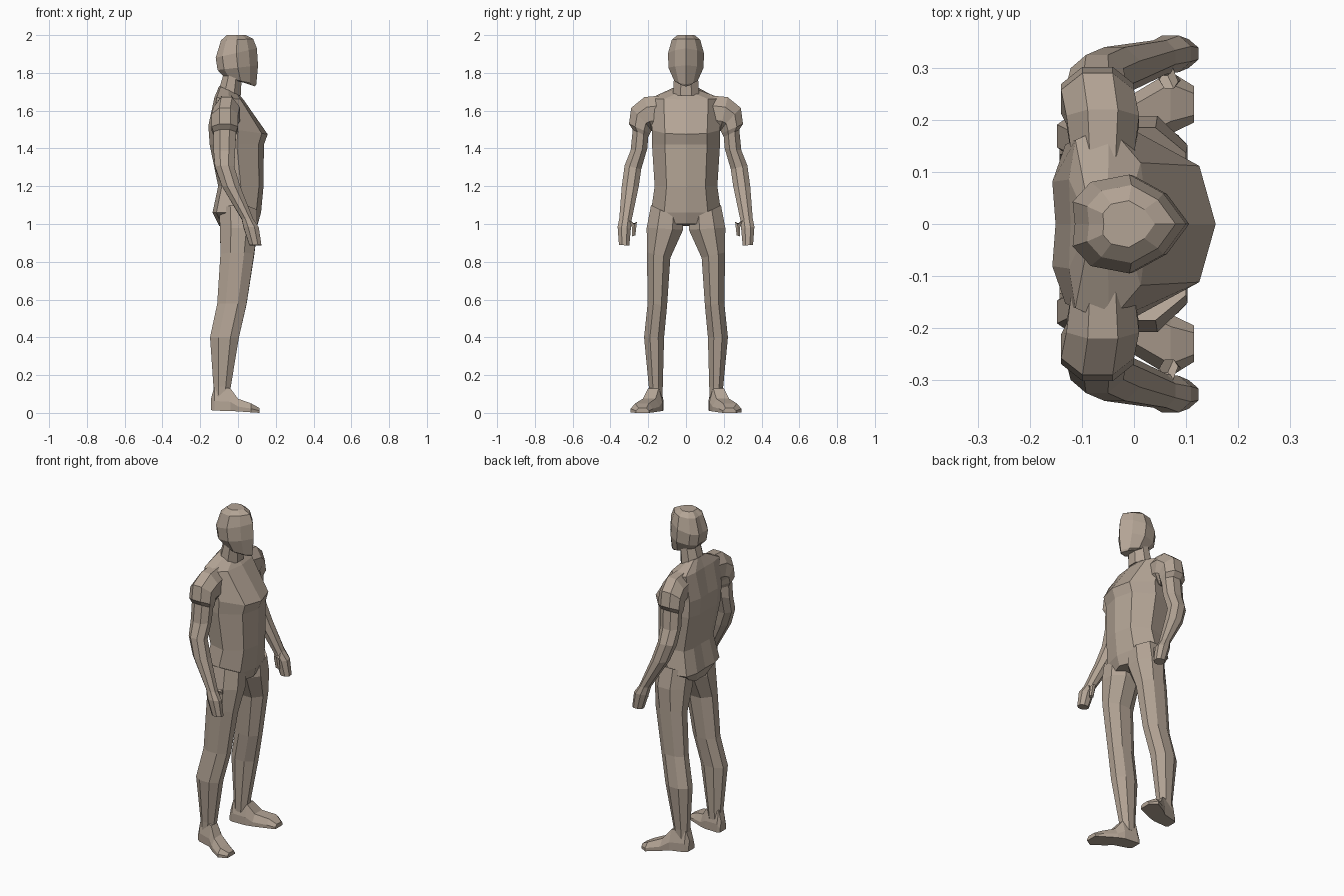
import bpy, bmesh, math

skin = bpy.data.materials.new("skin")
skin.diffuse_color = (0.45, 0.37, 0.30, 1)


def loft(name, rings, mirror=False):
    """Skin a list of equal-length point rings into a capped, flat-shaded mesh."""
    bm = bmesh.new()
    vs = [[bm.verts.new(p) for p in r] for r in rings]
    n = len(vs[0])
    for a, b in zip(vs, vs[1:]):
        for i in range(n):
            j = (i + 1) % n
            bm.faces.new((a[i], a[j], b[j], b[i]))
    bm.faces.new(vs[0][::-1])
    bm.faces.new(vs[-1])
    bmesh.ops.recalc_face_normals(bm, faces=bm.faces)
    me = bpy.data.meshes.new(name)
    bm.to_mesh(me)
    bm.free()
    me.materials.append(skin)
    ob = bpy.data.objects.new(name, me)
    bpy.context.collection.objects.link(ob)
    if mirror:
        m = ob.modifiers.new("mirror", "MIRROR")
        m.use_axis = (False, True, False)
    return ob


def limb_ring(n, x0, x1, y0, y1, z0, z1):
    """Polygon fitted to x0..x1, sloping from inner (y0,z0) to outer (y1,z1)."""
    out = []
    off = math.pi / n if n == 8 else 0
    pts = [(math.cos(2 * math.pi * k / n + off), math.sin(2 * math.pi * k / n + off)) for k in range(n)]
    mu = max(p[0] for p in pts)
    mv = max(p[1] for p in pts)
    for u, v in pts:
        s, t = (u / mu + 1) / 2, (v / mv + 1) / 2
        out.append((x0 + s * (x1 - x0), y0 + t * (y1 - y0), z0 + t * (z1 - z0)))
    return out


def body_ring(xb, xf, w, zb, zf, d=0.1, mid=0.5):
    """Symmetric section from back xb to front xf, half width w, tilted zb to zf."""
    L = xf - xb
    half = [(1, 0), (1 - d, .62), (mid, 1), (d * .8, .85), (0, .45)]
    pts = half + [(0.02, 0)] + [(s, -y) for s, y in half[:0:-1]]
    return [(xb + s * L, y * w, zb + s * (zf - zb)) for s, y in pts]


# Torso
loft("torso", [body_ring(*r) for r in [
    (-.10, .00, .065, 1.73, 1.69),
    (-.125, .028, .19, 1.67, 1.66),
    (-.157, .157, .18, 1.52, 1.475),
    (-.15, .137, .18, 1.42, 1.42),
    (-.105, .135, .166, 1.20, 1.20),
    (-.135, .122, .186, 1.06, 1.06),
    (-.10, .105, .09, .99, 1.00)]])

# Neck
loft("neck", [limb_ring(8, *r) for r in [
    (-.11, .015, -.07, .07, 1.68, 1.68),
    (-.075, .02, -.062, .062, 1.80, 1.80)]])

# Head
loft("head", [body_ring(*r, d=.2) for r in [
    (-.06, .04, .045, 2.0, 2.0),
    (-.09, .08, .075, 1.972, 1.98),
    (-.118, .10, .095, 1.88, 1.93),
    (-.108, .106, .093, 1.815, 1.84),
    (-.07, .097, .062, 1.775, 1.74),
    (-.02, .09, .04, 1.765, 1.728)]])

# Arm with shoulder and hand
loft("arm", [limb_ring(8, *r) for r in [
    (-.12, .00, .13, .13, 1.50, 1.68),
    (-.13, .01, .18, .22, 1.49, 1.672),
    (-.14, .00, .18, .29, 1.50, 1.615),
    (-.14, .00, .19, .302, 1.48, 1.53),
    (-.13, -.01, .20, .282, 1.46, 1.50),
    (-.13, -.015, .205, .293, 1.40, 1.39),
    (-.122, -.02, .237, .325, 1.29, 1.31),
    (-.085, .012, .25, .34, 1.20, 1.20),
    (.02, .08, .288, .353, 1.02, 1.03),
    (.03, .11, .292, .362, .975, .985),
    (.06, .124, .30, .355, .885, .89)]], mirror=True)

# Thumb
loft("thumb", [limb_ring(6, *r) for r in [
    (.035, .075, .285, .315, 1.00, 1.04),
    (.05, .085, .26, .287, 1.012, .985),
    (.06, .09, .268, .285, .94, .935)]], mirror=True)

# Leg
loft("leg", [limb_ring(8, *r) for r in [
    (-.10, .10, .02, .185, 1.02, 1.10),
    (-.095, .103, .015, .208, .97, .98),
    (-.093, .085, .083, .207, .82, .85),
    (-.11, .045, .10, .203, .57, .58),
    (-.148, .005, .116, .222, .40, .40),
    (-.13, -.038, .123, .197, .14, .14),
    (-.13, -.045, .125, .195, .08, .08)]], mirror=True)

# Foot, turned slightly outward
loft("foot", [[(x, y - w, z), (x, y + w, z), (x, y + w, .45 * h), (x, y + .6 * w, h),
               (x, y - .6 * w, h), (x, y - w, .45 * h)]
              for x, y, w, h, z in [
                  (-.143, .152, .030, .075, .015),
                  (-.125, .157, .038, .14, .012),
                  (-.04, .172, .047, .13, .01),
                  (.00, .195, .056, .075, .008),
                  (.07, .233, .060, .05, .003),
                  (.115, .230, .035, .025, .0)]], mirror=True)
